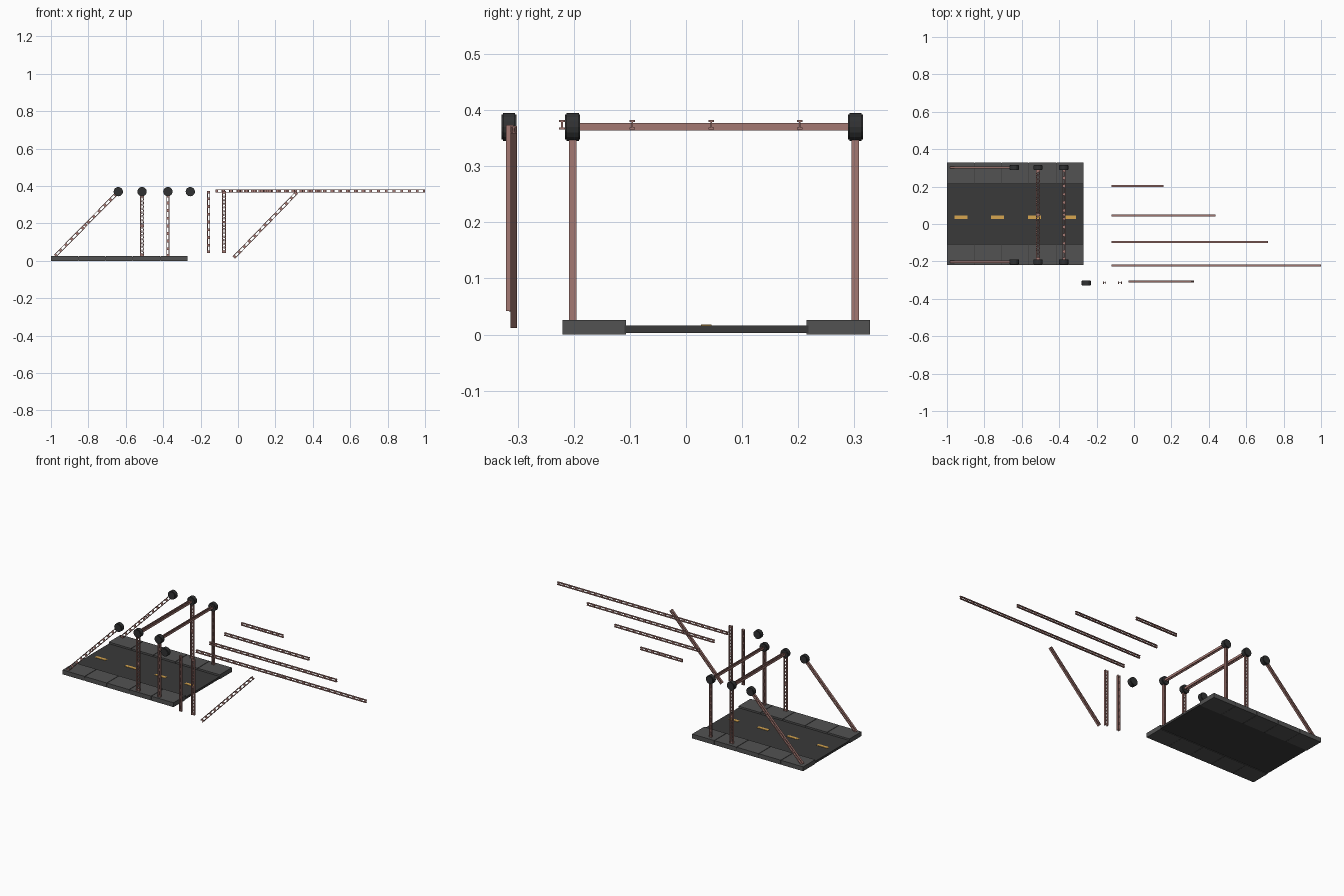
import bpy, bmesh, math
from mathutils import Matrix, Vector

cube = bpy.data.objects.get("Cube")
if cube:
    bpy.data.objects.remove(cube, do_unlink=True)


def material(name, r, g, b):
    m = bpy.data.materials.new(name)
    m.use_nodes = True
    m.diffuse_color = (r, g, b, 1)
    m.node_tree.nodes["Principled BSDF"].inputs["Base Color"].default_value = (r, g, b, 1)
    return m


STEEL = material("red steel", 0.37, 0.19, 0.17)
HUB = material("dark iron", 0.03, 0.031, 0.032)
ROAD = material("asphalt", 0.042, 0.042, 0.042)
WALK = material("grey pavement", 0.085, 0.085, 0.085)
PAINT = material("yellow paint", 0.68, 0.38, 0.08)


def finish(name, bm, mat):
    me = bpy.data.meshes.new(name)
    bm.to_mesh(me)
    bm.free()
    me.materials.append(mat)
    ob = bpy.data.objects.new(name, me)
    bpy.context.collection.objects.link(ob)
    return ob


def add_box(bm, size, frame):
    bmesh.ops.create_cube(bm, size=1, matrix=frame @ Matrix.Diagonal((*size, 1)))


def box(name, lo, hi, mat):
    bm = bmesh.new()
    lo, hi = Vector(lo), Vector(hi)
    add_box(bm, hi - lo, Matrix.Translation((lo + hi) / 2))
    return finish(name, bm, mat)


def beam(name, a, b, normal, depth, width, lattice=False):
    """I-beam from a to b: two flanges joined by a pierced web facing normal."""
    a, b, n = Vector(a), Vector(b), Vector(normal)
    length = (b - a).length
    u = (b - a).normalized()
    v = n.cross(u)
    frame = Matrix((u, v, n)).transposed().to_4x4()
    frame.translation = (a + b) / 2
    bm = bmesh.new()
    t = 0.0035
    web = 0.003
    for s in (-1, 1):
        add_box(bm, (length, t, width), frame @ Matrix.Translation((0, s * (depth - t) / 2, 0)))
    inner = depth - t
    # end plates and mid plate
    for p in (-0.5, 0, 0.5):
        x = p * (length - 0.012)
        add_box(bm, (0.012, inner, web), frame @ Matrix.Translation((x, 0, 0)))
    if lattice:
        # crossed braces
        count = round(length / 0.02)
        step = length / count
        for i in range(count):
            x = (i + 0.5) * step - length / 2
            for s in (-1, 1):
                add_box(bm, (math.hypot(step, inner), 0.0025, web), frame
                        @ Matrix.Translation((x, 0, 0))
                        @ Matrix.Rotation(s * math.atan2(inner, step), 4, 'Z'))
    else:
        # plates between slots
        count = max(2, round(length / 0.042))
        for i in range(1, count):
            x = i * length / count - length / 2
            add_box(bm, (0.015, inner, web), frame @ Matrix.Translation((x, 0, 0)))
    return finish(name, bm, STEEL)


def hub(name, x, y, z=0.37):
    """Round joint with a raised rim band."""
    bm = bmesh.new()
    spin = Matrix.Translation((x, y, z)) @ Matrix.Rotation(math.pi / 2, 4, 'X')
    for r, d in ((0.025, 0.022), (0.022, 0.027)):
        bmesh.ops.create_cone(bm, cap_ends=True, segments=16, radius1=r, radius2=r,
                              depth=d, matrix=spin)
    return finish(name, bm, HUB)


# Deck
X0, X1 = -1.0, -0.27
box("roadway", (X0, -0.11, 0.003), (X1, 0.218, 0.016), ROAD)
SLABS = 5
pitch = (X1 - X0) / SLABS
for side, y0, y1 in (("right", -0.22, -0.107), ("left", 0.215, 0.328)):
    box(side + "_pavement_base", (X0 + 0.002, y0 + 0.002, 0.001),
        (X1 - 0.002, y1 - 0.002, 0.02), ROAD)
    for i in range(SLABS):
        x = X0 + i * pitch
        box(f"{side}_pavement_slab_{i + 1}", (x + 0.0015 * (i > 0), y0, 0),
            (x + pitch - 0.0015 * (i < SLABS - 1), y1, 0.026), WALK)

# Lane dashes
for i in range(4):
    x = -0.96 + i * 0.196
    box(f"lane_dash_{i + 1}", (x, 0.027, 0.015), (min(x + 0.07, -0.31), 0.045, 0.018), PAINT)

# Posts, diagonals and joints on both sides
Y = (0, 1, 0)
Z = (0, 0, 1)
R, L = -0.202, 0.302
PORTALS = (("lattice", -0.513, 0.02, True), ("slotted", -0.375, 0.015, False))
for side, y in (("right", R), ("left", L)):
    hub(side + "_end_hub", -0.64, y)
    beam(side + "_diagonal", (-0.978, y, 0.026), (-0.652, y, 0.357), Y, 0.018, 0.012)
    for kind, x, depth, crossed in PORTALS:
        hub(f"{side}_{kind}_hub", x, y)
        beam(f"{side}_{kind}_post", (x, y, 0.024), (x, y, 0.35), Y, depth, 0.0135, crossed)

# Cross beams
for kind, x, depth, crossed in PORTALS:
    beam(kind + "_cross_beam", (x, R + 0.012, 0.37), (x, L - 0.012, 0.37), Z,
         depth, 0.0135, crossed)

# Loose long beams of stepped lengths
for i, (y, end) in enumerate(((-0.221, 1.0), (-0.096, 0.717), (0.045, 0.437), (0.203, 0.157))):
    beam(f"loose_beam_{i + 1}", (-0.12, y, 0.374), (end, y, 0.374), Y, 0.017, 0.01)

# Loose spare parts in front
hub("loose_hub", -0.255, -0.3155)
beam("loose_slotted_post", (-0.157, -0.314, 0.042), (-0.157, -0.314, 0.373), Y, 0.016, 0.0135)
beam("loose_lattice_post", (-0.075, -0.314, 0.042), (-0.075, -0.314, 0.373), Y, 0.02, 0.0135, True)
beam("loose_diagonal", (-0.022, -0.307, 0.018), (0.314, -0.307, 0.365), Y, 0.018, 0.012)
